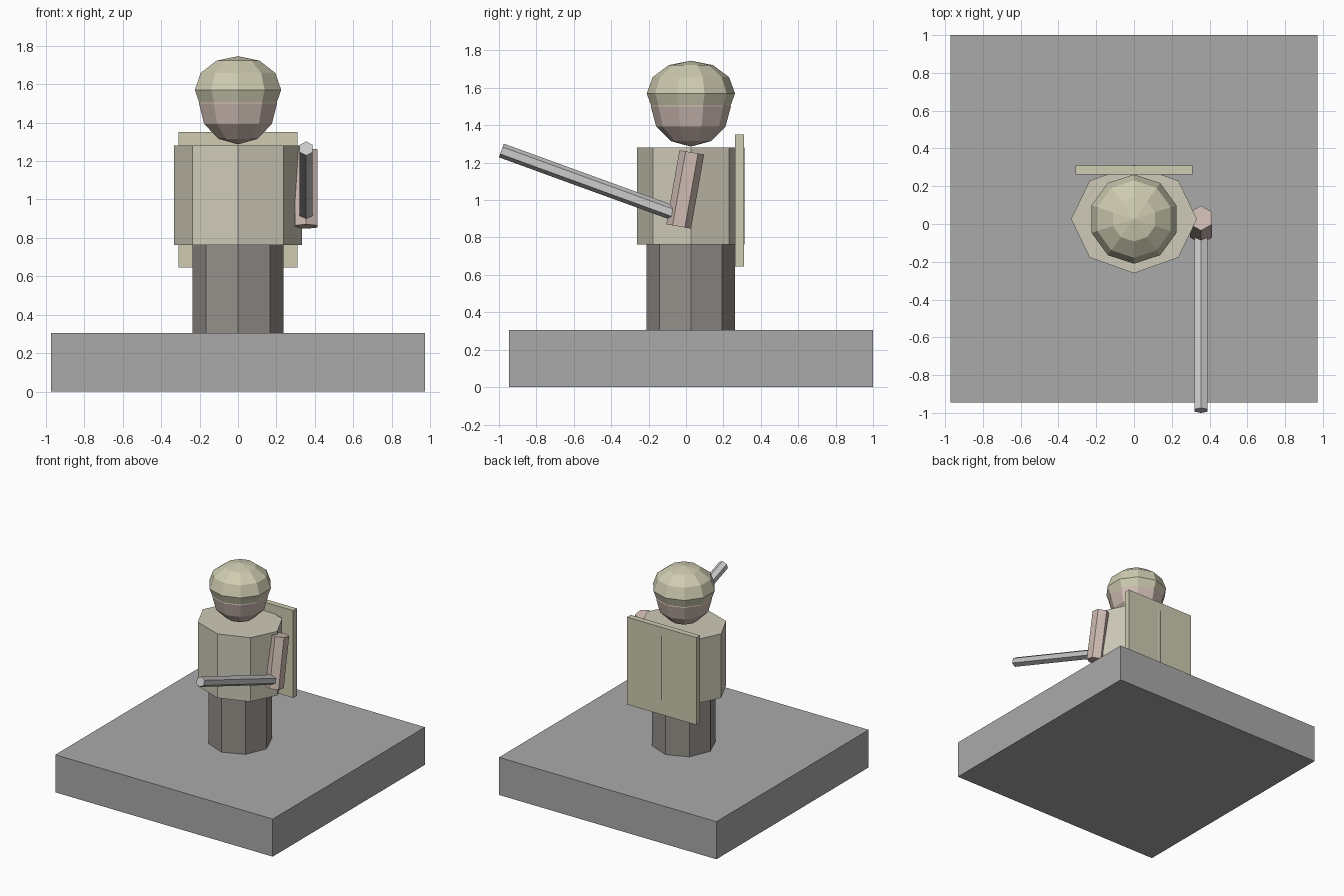
import bpy
import bmesh
from math import radians
from mathutils import Matrix, Vector

if "Cube" in bpy.data.objects:
    bpy.data.objects.remove(bpy.data.objects["Cube"])

CY = 0.026  # depth of the figure's axis


def material(name, r, g, b):
    m = bpy.data.materials.new(name)
    m.diffuse_color = (r, g, b, 1)
    m.use_nodes = True
    m.node_tree.nodes["Principled BSDF"].inputs["Base Color"].default_value = m.diffuse_color
    return m


def finish(name, bm, mat):
    me = bpy.data.meshes.new(name)
    bm.to_mesh(me)
    bm.free()
    me.materials.append(mat)
    bpy.context.collection.objects.link(bpy.data.objects.new(name, me))


def placed(loc, scale=(1, 1, 1), tilt=0):
    return (Matrix.Translation(Vector(loc)) @ Matrix.Rotation(radians(tilt), 4, 'X')
            @ Matrix.Diagonal((*scale, 1)))


def box(name, loc, size, mat):
    bm = bmesh.new()
    bmesh.ops.create_cube(bm, size=1, matrix=placed(loc, size))
    finish(name, bm, mat)


def prism(name, sides, loc, scale, mat, tilt=0):
    bm = bmesh.new()
    bmesh.ops.create_cone(bm, cap_ends=True, segments=sides, radius1=1, radius2=1,
                          depth=1, matrix=placed(loc, scale, tilt))
    finish(name, bm, mat)


def ball(name, loc, scale, mat):
    bm = bmesh.new()
    bmesh.ops.create_uvsphere(bm, u_segments=10, v_segments=6, radius=1,
                              matrix=placed(loc, scale))
    finish(name, bm, mat)


stone = material("stone", 0.40, 0.40, 0.40)
cloth = material("dark_cloth", 0.30, 0.28, 0.26)
tunic = material("tunic", 0.62, 0.59, 0.48)
olive = material("olive", 0.62, 0.60, 0.44)
skin = material("skin", 0.62, 0.50, 0.45)
steel = material("steel", 0.56, 0.57, 0.59)

# Plinth
box("base", (0, 0.0275, 0.152), (1.945, 1.945, 0.304), stone)

# Body
prism("legs", 8, (0, CY, 0.533), (0.236, 0.236, 0.46), cloth)
prism("torso", 8, (0, CY, 1.021), (0.333, 0.287, 0.518), tunic)

# Head with squashed helmet
ball("head", (0, CY, 1.5), (0.214, 0.214, 0.214), skin)
ball("helmet", (0, CY, 1.57), (0.236, 0.236, 0.175), olive)

# Shield on the back
box("back_shield", (0, 0.286, 0.998), (0.62, 0.046, 0.706), olive)

# Arm and the rod it holds
prism("arm", 6, (0.355, -0.004, 1.057), (0.067, 0.067, 0.402), skin, -10)
prism("rod", 6, (0.355, -0.517, 1.094), (0.039, 0.039, 1.0), steel, 70)
